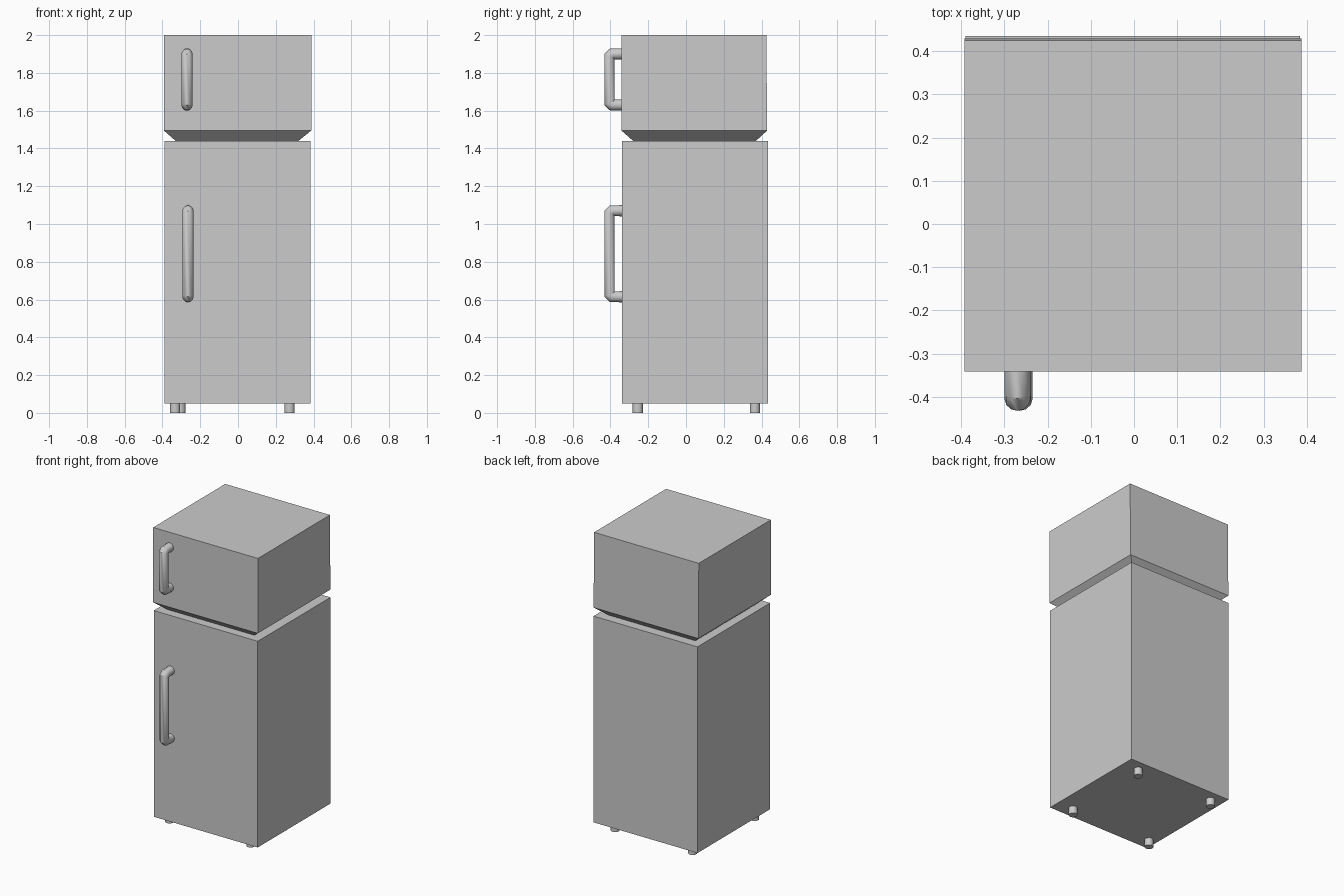
import bpy, bmesh, math

if "Cube" in bpy.data.objects:
    bpy.data.objects.remove(bpy.data.objects["Cube"])

grey = bpy.data.materials.new("light_grey")
grey.diffuse_color = (0.6, 0.6, 0.6, 1)
grey.use_nodes = True
grey.node_tree.nodes["Principled BSDF"].inputs["Base Color"].default_value = grey.diffuse_color


def lofted_box(name, rings):
    """Closed box-like solid through rectangles (x0, x1, y0, y1, z), bottom to top."""
    bm = bmesh.new()
    loops = [[bm.verts.new(p) for p in ((x0, y0, z), (x1, y0, z), (x1, y1, z), (x0, y1, z))]
             for x0, x1, y0, y1, z in rings]
    bm.faces.new(loops[0][::-1])
    bm.faces.new(loops[-1])
    for low, high in zip(loops, loops[1:]):
        for i in range(4):
            j = (i + 1) % 4
            bm.faces.new((low[i], low[j], high[j], high[i]))
    mesh = bpy.data.meshes.new(name)
    bm.to_mesh(mesh)
    bm.free()
    obj = bpy.data.objects.new(name, mesh)
    bpy.context.collection.objects.link(obj)
    mesh.materials.append(grey)
    return obj


def handle(name, x, z0, z1, r=0.03):
    """C-shaped pull: a round tube with short chamfered corners."""
    curve = bpy.data.curves.new(name, 'CURVE')
    curve.dimensions = '3D'
    curve.bevel_depth = r
    curve.bevel_resolution = 4
    curve.use_fill_caps = True
    front, c = -0.405, 0.012
    a, b = z0 + r, z1 - r
    path = [(-0.33, a), (front + c, a), (front, a + c),
            (front, b - c), (front + c, b), (-0.33, b)]
    spline = curve.splines.new('POLY')
    spline.points.add(len(path) - 1)
    for point, (y, z) in zip(spline.points, path):
        point.co = (x, y, z, 1)
    obj = bpy.data.objects.new(name, curve)
    bpy.context.collection.objects.link(obj)
    curve.materials.append(grey)
    # Turn the tube into a mesh and smooth it
    bpy.ops.object.select_all(action='DESELECT')
    obj.select_set(True)
    bpy.context.view_layer.objects.active = obj
    bpy.ops.object.convert(target='MESH')
    bpy.ops.object.shade_smooth_by_angle(angle=math.radians(35))


# Main cabinet
lofted_box("fridge_cabinet", [(-0.39, 0.385, -0.34, 0.435, 0.05),
                              (-0.39, 0.385, -0.34, 0.435, 1.44)])

# Freezer box with its tapered neck underneath
lofted_box("freezer_box", [(-0.33, 0.32, -0.28, 0.37, 1.44),
                           (-0.393, 0.388, -0.342, 0.43, 1.495),
                           (-0.393, 0.388, -0.342, 0.425, 2.0)])

# Door handles
handle("freezer_handle", -0.27, 1.60, 1.93)
handle("fridge_handle", -0.265, 0.585, 1.10)

# Feet
for label, x, y in (("front_left", -0.333, -0.255), ("front_right", 0.273, -0.255),
                    ("back_left", -0.305, 0.365), ("back_right", 0.273, 0.365)):
    bpy.ops.mesh.primitive_cylinder_add(vertices=24, radius=0.027, depth=0.06,
                                        location=(x, y, 0.03))
    foot = bpy.context.object
    foot.name = label + "_foot"
    foot.data.materials.append(grey)
    bpy.ops.object.shade_smooth_by_angle(angle=math.radians(35))
